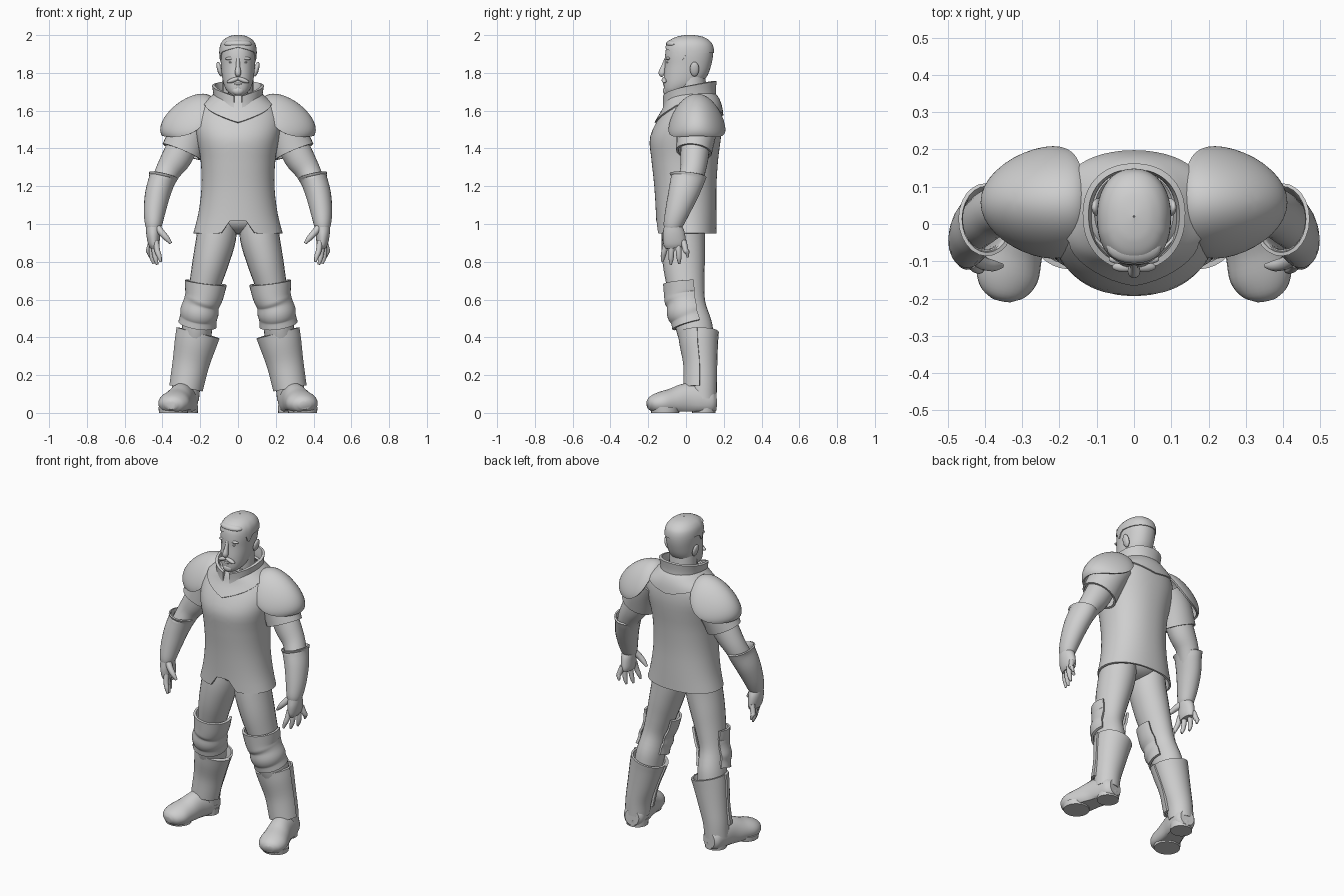
import bpy, bmesh, math
from mathutils import Vector

if "Cube" in bpy.data.objects:
    bpy.data.objects.remove(bpy.data.objects["Cube"])

TAU = 2 * math.pi
grey = bpy.data.materials.new("plain_grey")
grey.diffuse_color = (0.62, 0.62, 0.62, 1)
grey.use_nodes = True
grey.node_tree.nodes["Principled BSDF"].inputs["Base Color"].default_value = grey.diffuse_color


def skin(name, rows, closed=True, cap=True, thick=0, mirror=False):
    """Join rows of points into a surface."""
    bm = bmesh.new()
    vr = [[bm.verts.new(p) for p in r] for r in rows]
    n = len(rows[0])
    for a, b in zip(vr, vr[1:]):
        for i in range(n if closed else n - 1):
            j = (i + 1) % n
            bm.faces.new((a[i], a[j], b[j], b[i]))
    if closed and cap:
        bm.faces.new(vr[0][::-1])
        bm.faces.new(vr[-1])
    bmesh.ops.remove_doubles(bm, verts=bm.verts, dist=1e-5)
    bmesh.ops.recalc_face_normals(bm, faces=bm.faces)
    me = bpy.data.meshes.new(name)
    bm.to_mesh(me)
    bm.free()
    me.materials.append(grey)
    ob = bpy.data.objects.new(name, me)
    bpy.context.collection.objects.link(ob)
    if thick:
        m = ob.modifiers.new("thickness", 'SOLIDIFY')
        m.thickness, m.offset = thick, 0
    if mirror:
        ob.modifiers.new("mirror", 'MIRROR')
    return ob


def hermite(p0, p1, m0, m1, t):
    return (p0 * (2*t**3 - 3*t*t + 1) + m0 * (t**3 - 2*t*t + t)
            + p1 * (3*t*t - 2*t**3) + m1 * (t**3 - t*t))


def tube(name, pts, n=24, steps=4, arc=None, grow=0, floor=None, thick=0, mirror=True, cap=True):
    """Smooth limb through (x, y, z, side radius, front radius); arc gives an open plate."""
    P = [Vector(p) for p in pts]
    T = [(P[min(i+1, len(P)-1)] - P[max(i-1, 0)]) / (2 if 0 < i < len(P)-1 else 1) for i in range(len(P))]
    S = [hermite(P[i], P[i+1], T[i], T[i+1], k / steps) for i in range(len(P)-1) for k in range(steps)] + [P[-1]]
    rows = []
    for i, s in enumerate(S):
        t = (S[min(i+1, len(S)-1)] - S[max(i-1, 0)]).to_3d().normalized()
        u = (Vector((1, 0, 0)) - t * t.x).normalized()
        v = t.cross(u)
        row = []
        for k in range(n):
            a = TAU * k / n if arc is None else math.radians(arc[0] + (arc[1] - arc[0]) * k / (n - 1))
            p = s.to_3d() + u * (s[3] + grow) * math.cos(a) + v * (s[4] + grow) * math.sin(a)
            if floor is not None:
                p.z = max(p.z, floor)
            row.append(p)
        rows.append(row)
    return skin(name, rows, arc is None, cap, thick, mirror)


def section(tab, z):
    """Half width, front y and back y of a body profile at height z."""
    z = min(max(z, tab[0][0]), tab[-1][0])
    i = max(k for k in range(len(tab) - 1) if tab[k][0] <= z)
    d = tab[i+1][0] - tab[i][0]
    def slope(k, c):
        a, b = tab[max(k-1, 0)], tab[min(k+1, len(tab)-1)]
        return (b[c] - a[c]) / (b[0] - a[0]) * d
    return [hermite(tab[i][c], tab[i+1][c], slope(i, c), slope(i+1, c), (z - tab[i][0]) / d) for c in (1, 2, 3)]


def shell(name, tab, low, top, off=0, e=2.2, n=56, rows=24, thick=0, cap=False, gap=0):
    """Wrap a body profile from low(angle) to top(angle); angle 0 is the front."""
    out = []
    for r in range(rows + 1):
        v, row = math.sin(r / rows * math.pi / 2), []
        for k in range(n):
            a = TAU * k / n if not gap else gap + (TAU - 2 * gap) * k / (n - 1)
            z = low(a) + (top(a) - low(a)) * v
            w, f, b = section(tab, z)
            s, c = math.sin(a), -math.cos(a)
            q = lambda x: math.copysign(abs(x) ** (2 / e), x)
            row.append(Vector(((w + off) * q(s), (f + b) / 2 + ((b - f) / 2 + off) * q(c), z + off * v * .6)))
        out.append(row)
    return skin(name, out, not gap, cap, thick)


def blob(name, c, r, mirror=False, tilt=0):
    """Ellipsoid, optionally leaning in the front plane."""
    rows = []
    for i in range(13):
        t = math.pi * i / 12
        row = []
        for k in range(20):
            a = TAU * k / 20
            x, y, z = r[0]*math.sin(t)*math.cos(a), r[1]*math.sin(t)*math.sin(a), r[2]*math.cos(t)
            row.append(Vector((c[0] + x*math.cos(tilt) - z*math.sin(tilt), c[1] + y,
                               c[2] + x*math.sin(tilt) + z*math.cos(tilt))))
        rows.append(row)
    return skin(name, rows, cap=False, mirror=mirror)


# Tunic with a notched front hem
body = [(.93, .236, -.15, .155), (1.05, .205, -.153, .155), (1.2, .187, -.162, .155), (1.35, .193, -.178, .165),
        (1.45, .212, -.186, .178), (1.53, .225, -.155, .185), (1.61, .205, -.108, .178), (1.66, .14, -.09, .16),
        (1.70, .09, -.06, .125)]
front = lambda a: min(a, TAU - a)
shell("tunic", body, lambda a: .95 + .07 * max(0, min(1, (.36 - front(a)) / .2)), lambda a: 1.69, thick=.012, n=72)
blob("pelvis", (0, 0, 1.03), (.17, .115, .085))

# Yoke around the neck, pointed at the front, and the standing collar
shell("yoke", body, lambda a: 1.535 + .09 * min(1, front(a)) - .05 * max(0, front(a) - 2.1),
      lambda a: 1.68, off=.008, rows=10, thick=.014)
neckline = [(1.57, .135, -.122, .165), (1.63, .12, -.114, .158), (1.70, .124, -.117, .15), (1.77, .138, -.122, .156)]
rise = lambda a: .085 * math.sin(a / 2)
shell("collar", neckline, lambda a: 1.58 + rise(a), lambda a: 1.672 + rise(a), rows=8, thick=.016, gap=.14)

# Head
head = [(1.68, .03, -.105, -.04), (1.70, .055, -.115, .01), (1.735, .074, -.118, .07), (1.78, .084, -.117, .11),
        (1.84, .09, -.112, .133), (1.9, .094, -.11, .143), (1.945, .089, -.1, .137), (1.972, .072, -.078, .115),
        (1.988, .046, -.042, .083), (1.994, .024, -.01, .052), (1.997, 0, .02, .02)]
tube("neck", [(0, .04, 1.60, .085, .085), (0, .03, 1.7, .082, .08), (0, .025, 1.8, .08, .075)], mirror=False)
shell("head", head, lambda a: 1.68, lambda a: 1.997, rows=36, cap=True)
shell("hair", head, lambda a: 1.935 - .03 * min(1, front(a) / 1.2) - .05 * max(0, 1 - abs(front(a) - 1.3) / .2),
      lambda a: 1.997, off=.002, thick=.007)
blob("hair_front", (0, -.062, 1.953), (.074, .044, .024))
tube("nose", [(0, -.103, 1.88, .009, .009), (0, -.117, 1.835, .011, .014), (0, -.126, 1.80, .017, .02),
              (0, -.118, 1.785, .011, .012)], n=14, mirror=False)
blob("brow", (.038, -.094, 1.877), (.03, .013, .009), True, -.08)
blob("eye", (.036, -.096, 1.856), (.014, .009, .006), True)
blob("moustache", (.025, -.115, 1.762), (.036, .014, .012), True, -.35)
blob("lip", (0, -.112, 1.742), (.022, .010, .007))
blob("chin", (0, -.102, 1.705), (.032, .02, .024))
blob("ear", (.098, .045, 1.82), (.013, .024, .04), True, -.25)

# Shoulder guards: domes whose front and back edges hang lower
nrm, along, mid = Vector((.6, 0, .8)), Vector((.8, 0, -.6)), Vector((.267, .058, 1.566))
rows = []
for i in range(15):
    t = math.pi / 2 * i / 14
    row = []
    for k in range(40):
        a = TAU * k / 40
        y = math.sin(t) * math.sin(a)
        row.append(mid + nrm * (.083 * math.cos(t) - .085 * y * y) + along * .162 * math.sin(t) * math.cos(a)
                   + Vector((0, .145 * y, 0)))
    rows.append(row)
skin("shoulder_guard", rows, cap=False, thick=.012, mirror=True)

# Arms with sleeves and gauntlets
tube("sleeve", [(.19, .06, 1.57, .09, .105), (.25, .055, 1.49, .1, .1), (.298, .042, 1.382, .104, .089)],
     thick=.012, cap=False)
tube("arm", [(.25, .055, 1.5, .08, .08), (.32, .045, 1.36, .08, .075), (.37, .035, 1.28, .067, .067),
             (.405, .01, 1.2, .06, .065), (.43, -.02, 1.1, .05, .055)])
tube("gauntlet", [(.396, .012, 1.26, .072, .094), (.402, .008, 1.235, .066, .085), (.425, -.015, 1.16, .062, .075),
                  (.441, -.045, 1.07, .053, .06), (.447, -.067, 1.0, .041, .047), (.448, -.068, .97, .03, .038)],
     thick=.01, cap=False)
tube("palm", [(.445, -.055, 1.06, .045, .05), (.447, -.068, 1.0, .041, .046), (.449, -.065, .95, .037, .058),
              (.446, -.06, .9, .031, .06), (.443, -.058, .875, .022, .052)])
for i, (y, tip) in enumerate([(-.103, .80), (-.073, .785), (-.043, .79), (-.013, .825)]):
    s = (y + .058) * .25
    tube("finger_%d" % (i + 1), [(.446 + s, y, .91, .016, .016), (.450 + 2 * s, y + s, .86, .015, .015),
         (.445 + 2.5 * s, y + s * 1.6, tip + .03, .013, .013), (.437 + 2.5 * s, y + s * 2, tip, .006, .006)],
         n=12, steps=3)
tube("thumb", [(.435, -.085, .99, .02, .022), (.405, -.105, .955, .018, .018), (.378, -.112, .925, .015, .015),
               (.355, -.112, .897, .007, .007)], n=12, steps=3)

# Legs
tube("leg", [(.105, -.01, 1.05, .10, .11), (.115, -.015, .93, .105, .115), (.145, -.012, .8, .096, .112),
             (.175, -.002, .68, .083, .1), (.2, .014, .57, .074, .09), (.215, .042, .46, .08, .097),
             (.225, .06, .38, .08, .09)])
# Segmented knee guards over the front of the leg
tube("knee_guard", [(.17, -.01, .69, .1, .1), (.178, -.005, .63, .091, .1), (.187, 0, .60, .086, .102),
                    (.195, .004, .575, .084, .094), (.204, .01, .535, .09, .1), (.209, .02, .505, .086, .092),
                    (.215, .03, .468, .09, .094)],
     arc=(-28, 208), grow=.005, thick=.014)

# Boots: shaft, front plate, foot, sole and heel
shaft = [(.211, .07, .425, .103, .098), (.225, .072, .37, .097, .092), (.25, .08, .26, .083, .08),
         (.272, .086, .16, .071, .072), (.28, .088, .07, .067, .068)]
tube("boot_shaft", shaft, thick=.012, cap=False)
tube("boot_plate", [shaft[0], shaft[1], shaft[2], (.275, .08, .13, .075, .08)], arc=(5, 175), grow=.008, thick=.014)
tube("foot", [(.272, .157, .06, .045, .05), (.276, .13, .06, .064, .075), (.285, .07, .065, .07, .095),
              (.302, .0, .065, .07, .092), (.322, -.07, .055, .078, .076), (.34, -.135, .05, .084, .062),
              (.351, -.18, .045, .064, .045), (.356, -.202, .04, .03, .022)], floor=.008)
tube("sole", [(.342, -.11, .03, .08, .078), (.342, -.11, 0, .076, .074)], steps=1)
tube("heel", [(.277, .095, .04, .066, .064), (.277, .095, 0, .064, .062)], steps=1)

# Apply modifiers and smooth all parts while keeping rims sharp
bpy.ops.object.select_all(action='SELECT')
bpy.context.view_layer.objects.active = bpy.context.selected_objects[0]
bpy.ops.object.convert(target='MESH')
bpy.ops.object.shade_smooth_by_angle(angle=math.radians(40))
